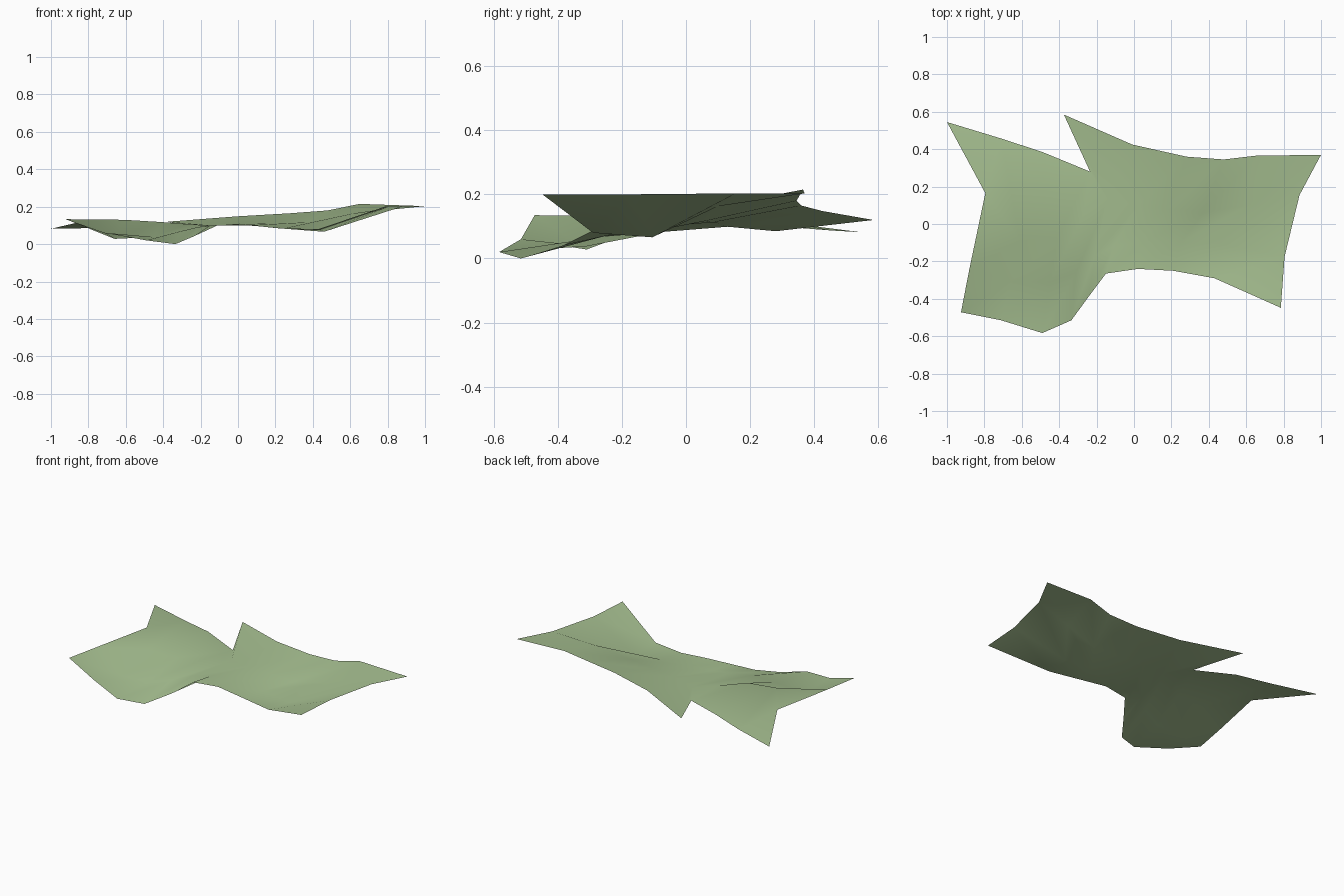
import bpy

# Four contour lines of the terrain, front to back, each of ten points (x, y, z)
front = [(-.925, -.472, .135), (-.71, -.515, .06), (-.49, -.583, .02), (-.335, -.515, 0), (-.24, -.385, .04),
         (-.15, -.265, .10), (.02, -.24, .105), (.21, -.25, .085), (.43, -.29, .08), (.785, -.448, .2)]
low = [(-.88, -.24, .132), (-.66, -.31, .028), (-.45, -.31, .038), (-.31, -.26, .068), (-.21, -.17, .092),
       (-.11, -.12, .10), (.05, -.10, .10), (.25, -.10, .085), (.46, -.105, .066), (.805, -.175, .2)]
high = [(-.795, .165, .13), (-.61, -.09, .13), (-.41, -.07, .118), (-.27, .05, .107), (-.14, .13, .099),
        (.02, .10, .11), (.18, .08, .112), (.37, .06, .117), (.61, .10, .163), (.885, .155, .203)]
back = [(-1, .545, .082), (-.71, .457, .087), (-.49, .385, .10), (-.235, .28, .085), (-.375, .585, .12),
        (-.01, .425, .148), (.28, .36, .165), (.48, .345, .18), (.65, .365, .215), (1, .37, .203)]
rows = [front, low, high, back]
n = len(front)

# Ground sheet: bridge neighbouring contours with quads
verts = [p for row in rows for p in row]
faces = [(r * n + c, r * n + c + 1, (r + 1) * n + c + 1, (r + 1) * n + c)
         for r in range(len(rows) - 1) for c in range(n - 1)]
mesh = bpy.data.meshes.new("ground_sheet")
mesh.from_pydata(verts, [], faces)
mesh.polygons.foreach_set("use_smooth", [True] * len(mesh.polygons))

# Grass colour
grass = bpy.data.materials.new("grass green")
grass.diffuse_color = (0.38, 0.52, 0.28, 1)
mesh.materials.append(grass)

sheet = bpy.data.objects.new("ground_sheet", mesh)
bpy.context.collection.objects.link(sheet)
